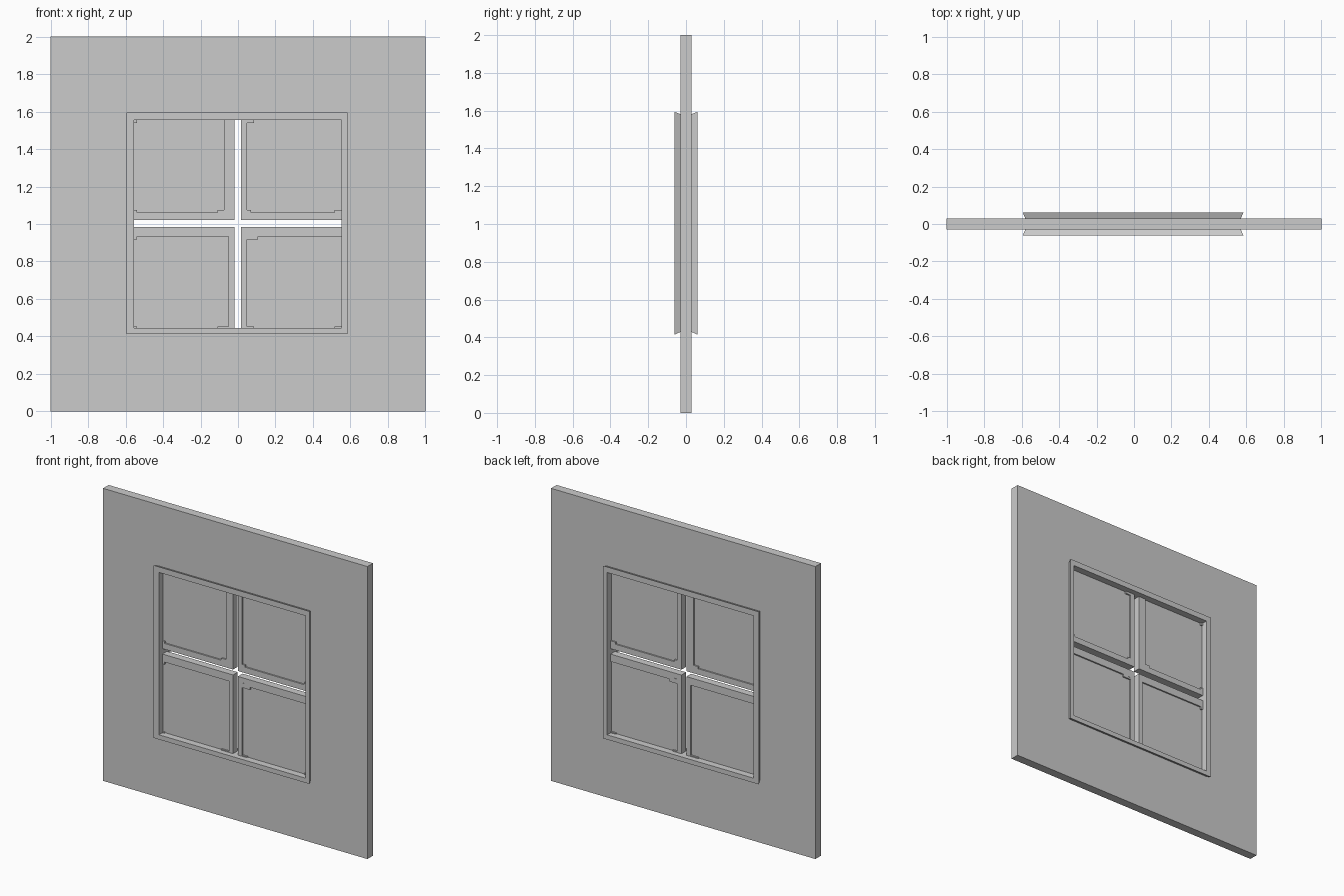
import bpy, bmesh

if "Cube" in bpy.data.objects:
    bpy.data.objects.remove(bpy.data.objects["Cube"])


def make_object(name, bm):
    bmesh.ops.recalc_face_normals(bm, faces=bm.faces)
    mesh = bpy.data.meshes.new(name)
    bm.to_mesh(mesh)
    bm.free()
    obj = bpy.data.objects.new(name, mesh)
    bpy.context.collection.objects.link(obj)
    return obj


def add_box(bm, x0, x1, z0, z1, d):
    verts = bmesh.ops.create_cube(bm, size=1)["verts"]
    for v in verts:
        v.co = (x1 if v.co.x > 0 else x0, d if v.co.y > 0 else -d, z1 if v.co.z > 0 else z0)


def rect_ring(name, sections):
    """Closed tube through rectangles given as (x0, x1, z0, z1, y)."""
    bm = bmesh.new()
    loops = [[bm.verts.new((x, y, z)) for x, z in ((x0, z0), (x1, z0), (x1, z1), (x0, z1))]
             for x0, x1, z0, z1, y in sections]
    for i, a in enumerate(loops):
        b = loops[(i + 1) % len(loops)]
        for k in range(4):
            n = (k + 1) % 4
            bm.faces.new((a[k], a[n], b[n], b[k]))
    return make_object(name, bm)


L, R, B, T = -0.555, 0.553, 0.446, 1.556      # window opening
WALL, TRIM, BAR, PANE = 0.03, 0.062, 0.025, 0.015   # half depths

# Wall with a square opening
rect_ring("wall", [(-1, 1, 0, 2, -WALL), (-1, 1, 0, 2, WALL),
                   (L, R, B, T, WALL), (L, R, B, T, -WALL)])

# Flared trim on both faces
for name, s in (("front_trim", -1), ("back_trim", 1)):
    rect_ring(name, [(-0.58, 0.57, 0.428, 1.582, s * WALL), (-0.594, 0.584, 0.414, 1.594, s * TRIM),
                     (L, R, B, T, s * TRIM), (L, R, B, T, s * WALL)])

# Each sash: pane rectangle, solid extent, and corner blocks (x0, x1, z0, z1)
sashes = {
    "upper_left": ((L, -0.074, 1.061, T), (L, -0.02, 1.021, T),
                   [(L, -0.538, 1.061, 1.075), (-0.11, -0.074, 1.061, 1.075), (L, -0.54, 1.54, T)]),
    "upper_right": ((0.049, R, 1.061, T), (0.017, R, 1.021, T),
                    [(0.049, 0.086, 1.54, T), (0.049, 0.07, 1.061, 1.075), (0.515, R, 1.061, 1.075)]),
    "lower_left": ((L, -0.052, B, 0.933), (L, -0.02, B, 0.984),
                   [(L, -0.538, 0.916, 0.933), (-0.11, -0.052, B, 0.453), (L, -0.54, B, 0.452)]),
    "lower_right": ((0.049, R, B, 0.933), (0.017, R, B, 0.984),
                    [(0.049, 0.108, 0.916, 0.933), (0.049, 0.085, B, 0.453), (0.515, R, B, 0.453)]),
}
for name, (p, s, corners) in sashes.items():
    # Recessed pane
    bm = bmesh.new()
    add_box(bm, *p, PANE)
    make_object(name + "_pane", bm)
    # Raised bars beside the central gap, plus corner blocks
    bm = bmesh.new()
    if s[1] > p[1]:
        add_box(bm, p[1], s[1], s[2], s[3], BAR)
    else:
        add_box(bm, s[0], p[0], s[2], s[3], BAR)
    z0, z1 = (s[2], p[2]) if s[2] < p[2] else (p[3], s[3])
    add_box(bm, p[0], p[1], z0, z1, BAR)
    for c in corners:
        add_box(bm, *c, BAR)
    make_object(name + "_bars", bm)

# Small latch peg
bm = bmesh.new()
add_box(bm, 0.049, 0.068, 0.928, 0.949, BAR + 0.003)
make_object("latch_peg", bm)
